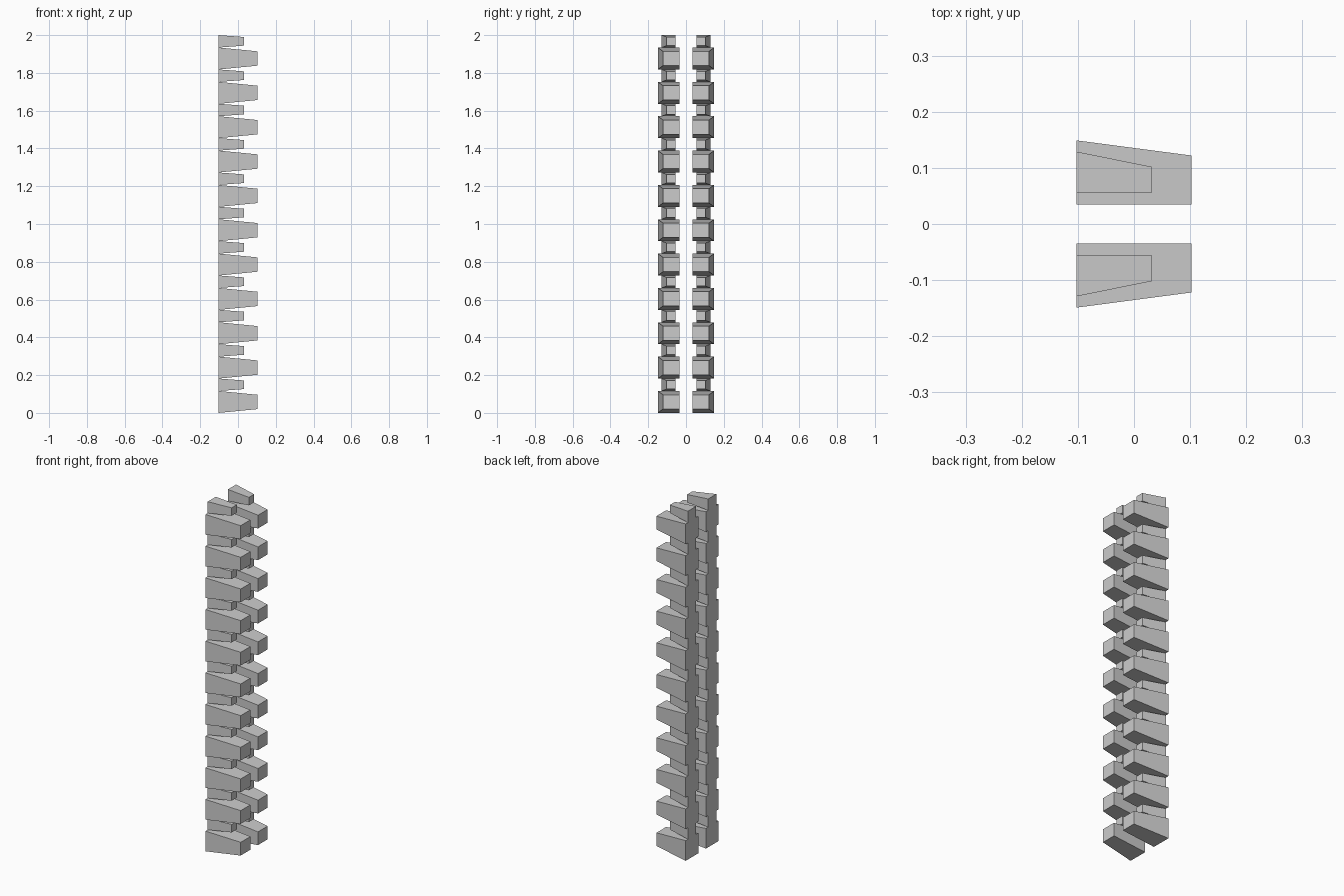
import bpy
import bmesh

cube = bpy.data.objects.get("Cube")
if cube:
    bpy.data.objects.remove(cube, do_unlink=True)

stone = bpy.data.materials.new("grey stone")
stone.use_nodes = True
GREY = (0.6, 0.6, 0.6, 1)
stone.diffuse_color = GREY
stone.node_tree.nodes["Principled BSDF"].inputs["Base Color"].default_value = GREY

COUNT = 11
PITCH = 2 / COUNT
LARGE_HEIGHT = 0.116
WALL_X = -0.1025


def quoin(name, side, z0, z1, tip_x, inner, outer, tip_outer, inset):
    """Block whose wall face tapers to a smaller tip face."""
    bm = bmesh.new()
    rings = []
    for x, y1, d in ((WALL_X, outer, 0), (tip_x, tip_outer, inset)):
        corners = ((inner, z0 + d), (y1, z0 + d), (y1, z1 - d), (inner, z1 - d))
        rings.append([bm.verts.new((x, side * y, z)) for y, z in corners])
    wall, tip = rings
    bm.faces.new(wall)
    bm.faces.new(tip)
    for i in range(4):
        j = (i + 1) % 4
        bm.faces.new((wall[i], wall[j], tip[j], tip[i]))
    bmesh.ops.recalc_face_normals(bm, faces=bm.faces)
    mesh = bpy.data.meshes.new(name)
    bm.to_mesh(mesh)
    bm.free()
    mesh.materials.append(stone)
    bpy.context.collection.objects.link(bpy.data.objects.new(name, mesh))


# Two mirrored columns of alternating long and short blocks
for label, side in (("front", -1), ("back", 1)):
    for i in range(COUNT):
        z = i * PITCH
        quoin(f"{label}_long_block_{i + 1}", side, z, z + LARGE_HEIGHT,
              0.1025, 0.035, 0.149, 0.122, 0.02)
        quoin(f"{label}_short_block_{i + 1}", side, z + LARGE_HEIGHT, z + PITCH,
              0.031, 0.055, 0.129, 0.102, 0.01)
